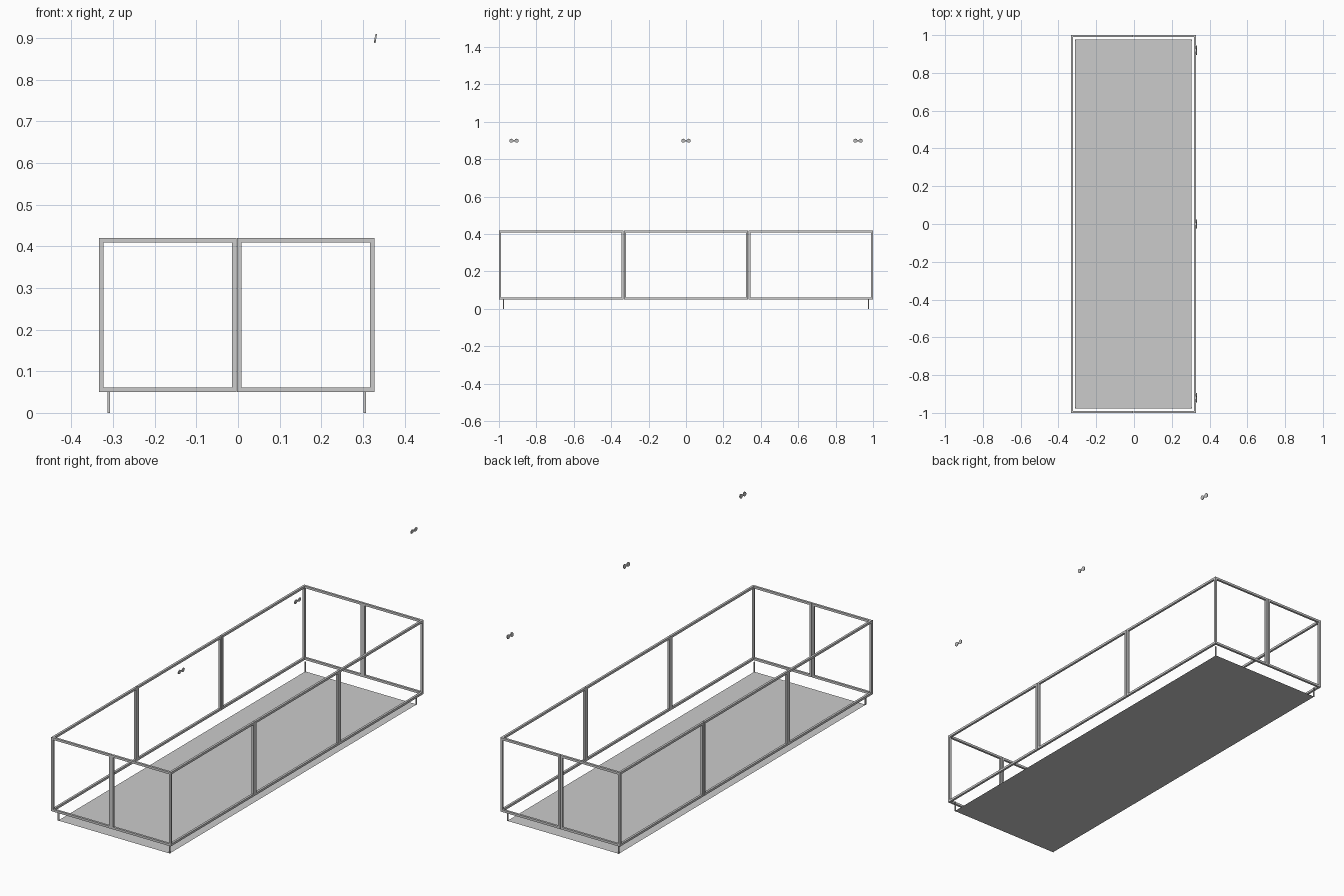
import bpy, bmesh, math
from mathutils import Matrix, Vector

if "Cube" in bpy.data.objects:
    bpy.data.objects.remove(bpy.data.objects["Cube"])

CX = -0.003            # frame centre in x (hooks stick out on the right)
HX, HY = 0.331, 1.0    # outer half sizes of the frame
Z0, Z1 = 0.05, 0.42    # frame bottom and top
T, GAP = 0.011, 0.002  # bar thickness, gap between neighbouring panels


def add_box(bm, lo, hi):
    lo, hi = Vector(lo), Vector(hi)
    m = Matrix.Translation((lo + hi) / 2) @ Matrix.Diagonal((*(hi - lo), 1))
    bmesh.ops.create_cube(bm, size=1, matrix=m)


def finish(name, bm):
    mesh = bpy.data.meshes.new(name)
    bm.to_mesh(mesh)
    bm.free()
    obj = bpy.data.objects.new(name, mesh)
    bpy.context.collection.objects.link(obj)
    return obj


def panel_row(name, axis, inner, outer, half, count):
    """Row of open panels: rails per panel, stiles beside each gap."""
    for i in range(count):
        bm = bmesh.new()
        step = 2 * half / count
        a = -half + i * step + (T if i == 0 else GAP / 2)
        b = -half + (i + 1) * step - (T if i == count - 1 else GAP / 2)

        def bar(u0, u1, z0, z1):
            if axis == 'x':
                add_box(bm, (CX + u0, inner, z0), (CX + u1, outer, z1))
            else:
                add_box(bm, (CX + inner, u0, z0), (CX + outer, u1, z1))

        bar(a, b, Z0, Z0 + T)
        bar(a, b, Z1 - T, Z1)
        if i > 0:
            bar(a, a + T, Z0 + T, Z1 - T)
        if i < count - 1:
            bar(b - T, b, Z0 + T, Z1 - T)
        finish(f"{name}_panel_{i + 1}", bm)


# panel frames on the four sides
panel_row("front", 'x', -HY, -HY + T, HX, 2)
panel_row("back", 'x', HY - T, HY, HX, 2)
panel_row("left", 'y', -HX, -HX + T, HY, 3)
panel_row("right", 'y', HX - T, HX, HY, 3)

# corner posts and short legs
posts, legs = bmesh.new(), bmesh.new()
for sx in (-1, 1):
    for sy in (-1, 1):
        c = Vector((CX + sx * (HX - T / 2), sy * (HY - T / 2), 0))
        h = T / 2
        add_box(posts, (c.x - h, c.y - h, Z0), (c.x + h, c.y + h, Z1))
        lx, ly, h = CX + sx * 0.3075, sy * 0.975, 0.003
        add_box(legs, (lx - h, ly - h, 0), (lx + h, ly + h, Z0))
finish("corner_posts", posts)
finish("legs", legs)

# bottom sheet
bm = bmesh.new()
bmesh.ops.create_grid(bm, x_segments=1, y_segments=1, size=1,
                      matrix=Matrix.Translation((CX, 0, 0)) @ Matrix.Diagonal((0.3085, 0.977, 1, 1)))
finish("bottom_sheet", bm)

# wall hooks: two tilted discs joined by a small bar
for n, y in enumerate((-0.92, 0, 0.92)):
    bm = bmesh.new()
    for s in (-1, 1):
        m = Matrix.Translation((0, s * 0.0145, 0)) @ Matrix.Rotation(math.pi / 2, 4, 'Y')
        bmesh.ops.create_cone(bm, cap_ends=True, segments=16, radius1=0.0105,
                              radius2=0.0105, depth=0.004, matrix=m)
    add_box(bm, (-0.002, -0.01, -0.004), (0.002, 0.01, 0.004))
    hook = finish(f"wall_hook_{n + 1}", bm)
    hook.location = (0.33, y, 0.899)
    hook.rotation_euler = (0, math.radians(10), 0)
